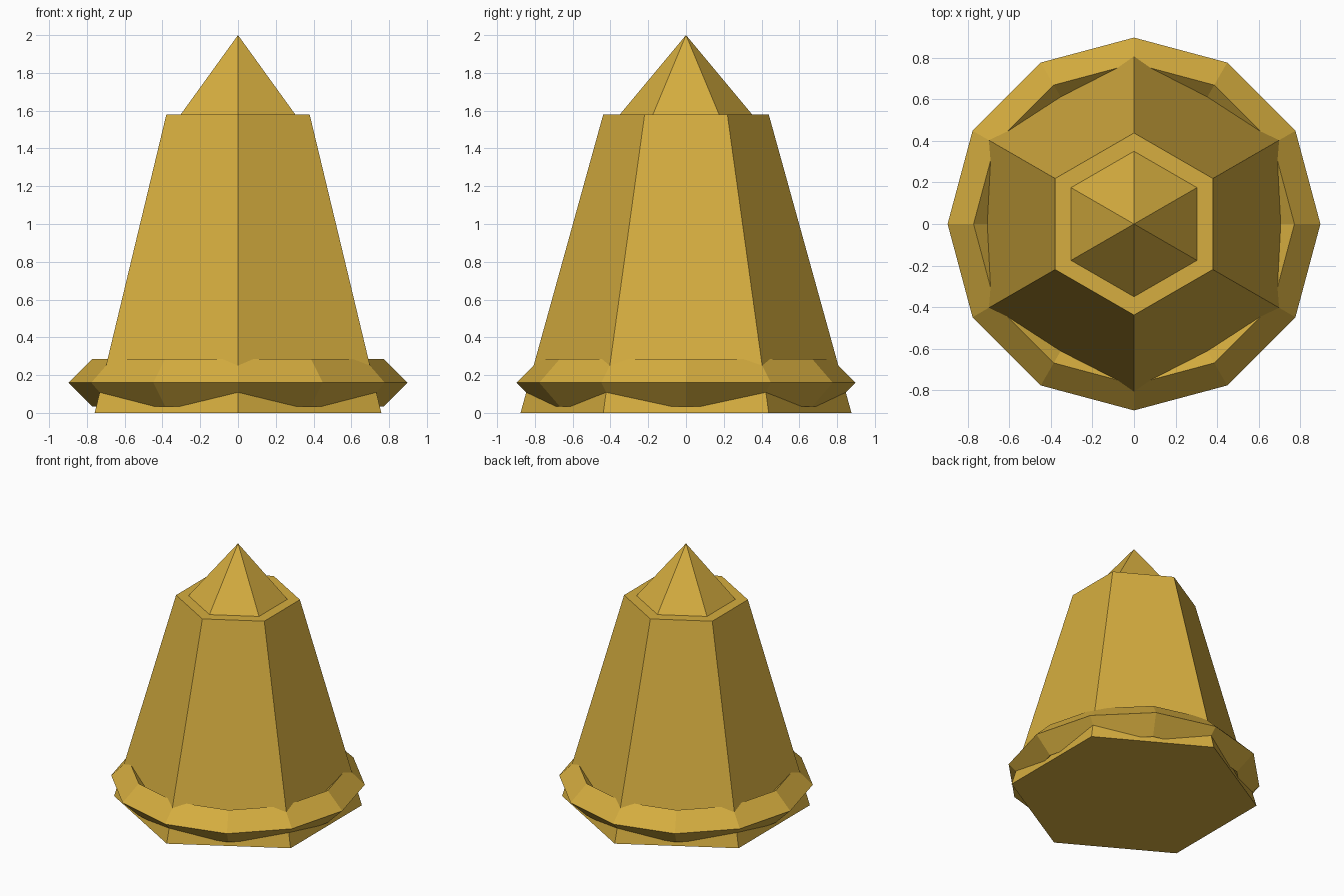
import bpy
import math

cube = bpy.data.objects.get("Cube")
if cube:
    bpy.data.objects.remove(cube, do_unlink=True)

gold = bpy.data.materials.new("gold")
gold.use_nodes = True
color = (0.67, 0.42, 0.05, 1.0)
gold.diffuse_color = color
gold.node_tree.nodes["Principled BSDF"].inputs["Base Color"].default_value = color


def finish(name):
    """Name the active object, give it the gold material and flat faces."""
    obj = bpy.context.object
    obj.name = name
    obj.data.materials.clear()
    obj.data.materials.append(gold)
    bpy.ops.object.shade_flat()
    return obj


def hex_cone(name, r_bottom, r_top, z_bottom, z_top):
    """Six-sided cone with corners on the front and back."""
    bpy.ops.mesh.primitive_cone_add(
        vertices=6, radius1=r_bottom, radius2=r_top, depth=z_top - z_bottom,
        location=(0, 0, (z_bottom + z_top) / 2))
    return finish(name)


# Tapered body and pointed tip
body_top = 1.58
hex_cone("body", 0.876, 0.438, 0, body_top)
hex_cone("tip", 0.35, 0, body_top, 2.0)

# Diamond-section ring around the foot
bpy.ops.mesh.primitive_torus_add(
    major_segments=12, minor_segments=4,
    major_radius=0.772, minor_radius=0.125, location=(0, 0, 0.16))
finish("base_ring")
